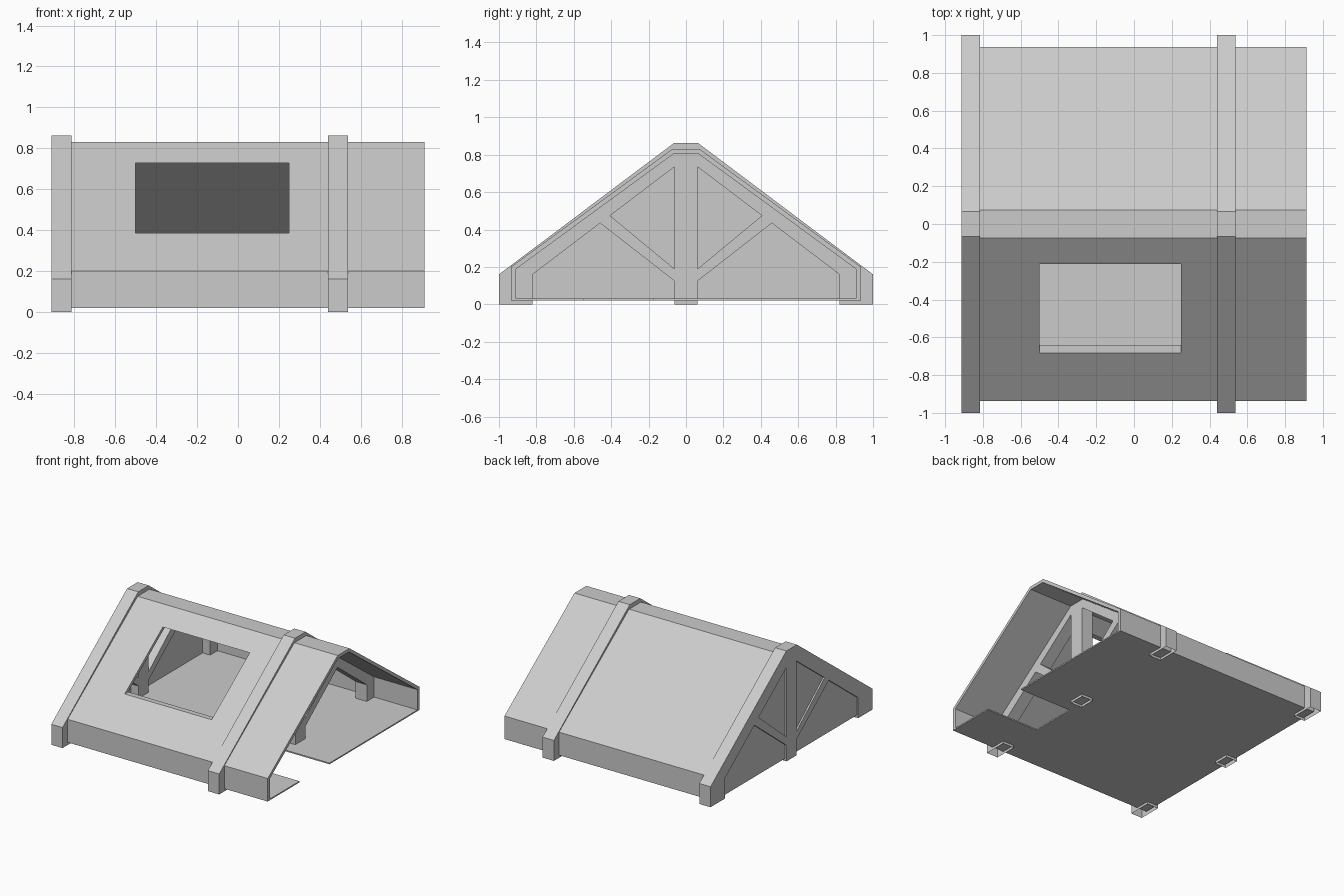
import bpy, bmesh

if "Cube" in bpy.data.objects:
    bpy.data.objects.remove(bpy.data.objects["Cube"])


def prism(name, pieces, axis, lo, hi):
    """Extrude outlines along x (points are y,z) or z (points are x,y).
    Each piece is (points, indices of side faces left open)."""
    bm = bmesh.new()
    for pts, skip in pieces:
        def ring(d):
            return [bm.verts.new((d, a, b) if axis == 'x' else (a, b, d)) for a, b in pts]
        r0, r1 = ring(lo), ring(hi)
        bm.faces.new(r0[::-1])
        bm.faces.new(r1)
        n = len(pts)
        for i in range(n):
            if i not in skip:
                j = (i + 1) % n
                bm.faces.new((r0[i], r0[j], r1[j], r1[i]))
    me = bpy.data.meshes.new(name)
    # outlines are counter-clockwise, so the faces already point outwards
    bm.to_mesh(me)
    bm.free()
    ob = bpy.data.objects.new(name, me)
    bpy.context.collection.objects.link(ob)
    return ob


def mirror(pts):
    """Complete a right-hand half outline with its mirrored left half."""
    return pts + [(-a, b) for a, b in reversed(pts)]


# Truss: rafter frame with feet, king post and two braces (feet open below)
outer = mirror([(1.0, 0), (1.0, 0.16), (0.065, 0.862)])
inner = mirror([(0.82, 0), (0.82, 0.16), (0.062, 0.735)])
frame = (outer + inner[::-1], {5, 8, 11})
post = ([(-0.062, 0), (0.062, 0), (0.062, 0.735), (-0.062, 0.735)], {0, 2})
brace_pts = [(0.062, 0.125), (0.46, 0.435), (0.407, 0.475), (0.062, 0.19)]
brace_r = (brace_pts, {1, 3})
brace_l = ([(-a, b) for a, b in reversed(brace_pts)], {1, 3})
for name, x0, x1 in (("gable_truss", -0.912, -0.815), ("inner_truss", 0.44, 0.538)):
    prism(name, [frame, post, brace_r, brace_l], 'x', x0, x1)

# Roof shell with low eave walls
r_out = mirror([(0.936, 0.02), (0.936, 0.2), (0.073, 0.83)])
r_in = mirror([(0.91, 0.02), (0.91, 0.188), (0.066, 0.805)])
roof = prism("roof_shell", [(r_out + r_in[::-1], set())], 'x', -0.9, 0.912)

# Window opening in the front slope
cutter = prism("window_cutter",
               [([(-0.9, 0.385), (-0.1, 0.385), (-0.1, 0.728), (-0.9, 0.728)], set())],
               'x', -0.5, 0.25)
cutter.hide_render = True
cutter.hide_viewport = True
cutter.display_type = 'WIRE'
mod = roof.modifiers.new("window", 'BOOLEAN')
mod.operation = 'DIFFERENCE'
mod.solver = 'EXACT'
mod.object = cutter

# Closed gable wall behind the end truss
prism("gable_wall", [(r_in, set())], 'x', -0.9, -0.88)

# Floor with a stair notch in the open end
floor = [(-0.88, -0.91), (0.912, -0.91), (0.912, -0.545), (0.455, -0.545),
         (0.455, -0.175), (0.912, -0.175), (0.912, 0.91), (-0.88, 0.91)]
prism("floor", [(floor, set())], 'z', 0.02, 0.03)
